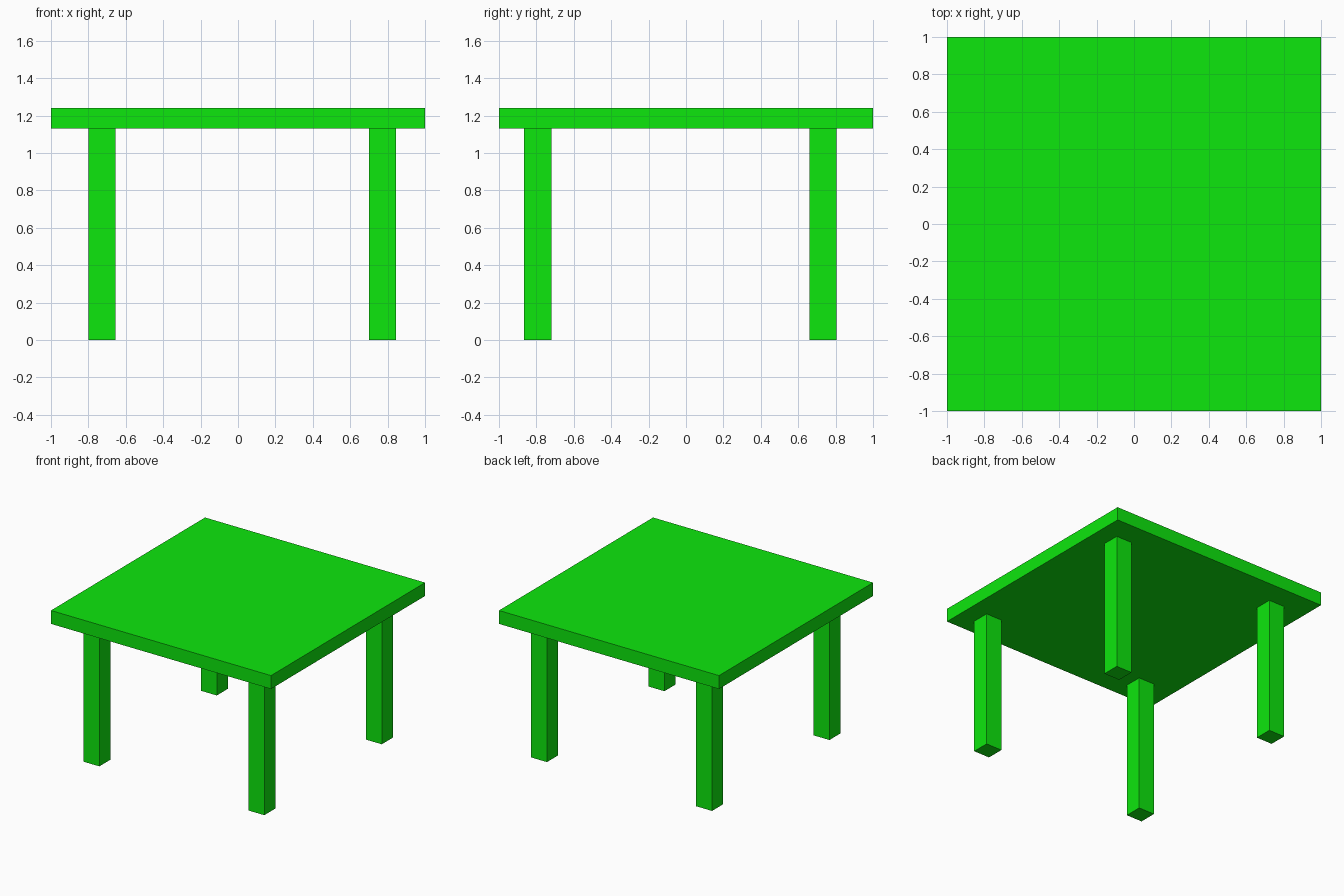
import bpy

if "Cube" in bpy.data.objects:
    bpy.data.objects.remove(bpy.data.objects["Cube"])

green = bpy.data.materials.new("green")
green.diffuse_color = (0.004, 0.8, 0.004, 1)
green.use_nodes = True
green.node_tree.nodes["Principled BSDF"].inputs["Base Color"].default_value = green.diffuse_color


def box(name, lo, hi):
    """Axis-aligned box between two corners."""
    bpy.ops.mesh.primitive_cube_add(size=1, location=[(a + b) / 2 for a, b in zip(lo, hi)])
    obj = bpy.context.object
    obj.name = name
    obj.scale = [b - a for a, b in zip(lo, hi)]
    bpy.ops.object.transform_apply(location=False, rotation=False, scale=True)
    obj.data.materials.append(green)
    return obj


LEG_TOP = 1.13
LEG_WIDTH = 0.145

# Table top
box("table_top", (-1, -1, LEG_TOP), (1, 1, 1.24))

# Four legs, slightly off-centre under the top
for side, x in (("left", -0.80), ("right", 0.70)):
    for end, y in (("front", -0.865), ("back", 0.66)):
        box(f"{end}_{side}_leg", (x, y, 0), (x + LEG_WIDTH, y + LEG_WIDTH, LEG_TOP))
